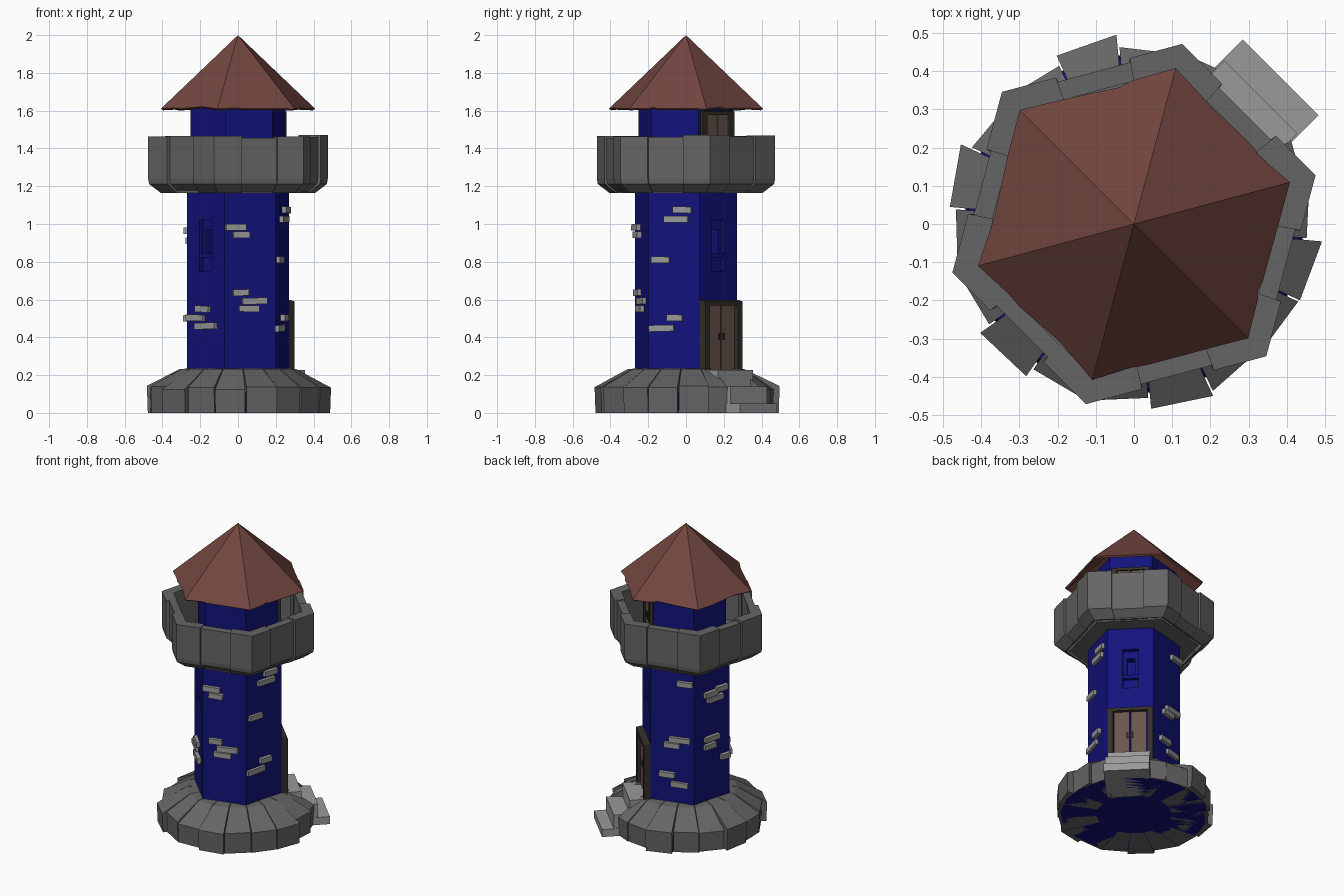
import bpy, bmesh, random
from math import sin, cos, radians
from mathutils import Matrix, Vector

if "Cube" in bpy.data.objects:
    bpy.data.objects.remove(bpy.data.objects["Cube"])

random.seed(4)


def material(name, r, g, b):
    m = bpy.data.materials.new(name)
    m.diffuse_color = (r, g, b, 1)
    m.use_nodes = True
    m.node_tree.nodes["Principled BSDF"].inputs["Base Color"].default_value = m.diffuse_color
    return m


BLUE = material("blue_wall", 0.006, 0.006, 0.2)
RED = material("roof_red", 0.17, 0.06, 0.05)
STONE = material("dark_stone", 0.13, 0.13, 0.13)
BRICK = material("light_stone", 0.32, 0.32, 0.32)
FRAME = material("dark_wood", 0.035, 0.028, 0.022)
WOOD = material("door_wood", 0.14, 0.095, 0.07)

FACES = [45 + 60 * i for i in range(6)]      # wall normals (door at 45)
CORNERS = [15 + 60 * i for i in range(6)]


def polar(r, deg, z=0.0):
    return Vector((r * cos(radians(deg)), r * sin(radians(deg)), z))


def jit(a):
    return random.uniform(-a, a)


def finish(name, bm, mat):
    bmesh.ops.recalc_face_normals(bm, faces=bm.faces)
    me = bpy.data.meshes.new(name)
    bm.to_mesh(me)
    bm.free()
    if mat:
        me.materials.append(mat)
    ob = bpy.data.objects.new(name, me)
    bpy.context.collection.objects.link(ob)
    return ob


def loft(name, rings, mat, bm=None):
    """Closed solid through rings of equal point count."""
    own = bm is None
    bm = bm or bmesh.new()
    vs = [[bm.verts.new(p) for p in ring] for ring in rings]
    n = len(vs[0])
    for a, b in zip(vs, vs[1:]):
        for i in range(n):
            bm.faces.new((a[i], a[(i + 1) % n], b[(i + 1) % n], b[i]))
    bm.faces.new(vs[0][::-1])
    bm.faces.new(vs[-1])
    return finish(name, bm, mat) if own else None


def hexagon(r, z):
    return [polar(r, a, z) for a in CORNERS]


def wall_box(bm, ang, s, d0, d1, z0, z1, w, tilt=0.0):
    """Box on a wall: s along the wall, d outward distance."""
    m = (Matrix.Rotation(radians(ang), 4, 'Z')
         @ Matrix.Translation(((d0 + d1) / 2, s, (z0 + z1) / 2))
         @ Matrix.Rotation(tilt, 4, 'X')
         @ Matrix.Diagonal((d1 - d0, w, z1 - z0, 1)))
    bmesh.ops.create_cube(bm, size=1, matrix=m)


# Hexagonal walls
body = loft("tower_body", [hexagon(0.28, 0.1), hexagon(0.28, 1.2)], BLUE)
loft("upper_turret", [hexagon(0.26, 1.19), hexagon(0.26, 1.68)], BLUE)

# Blue core under the stone base
core = [[polar(r, 5 + 20 * i, z) for i in range(18)]
        for r, z in ((0.45, 0.0), (0.44, 0.1), (0.27, 0.19))]
loft("base_core", core, BLUE)

# Narrow windows cut in two opposite walls
for name, d, z0, z1, w in (("window_cutter", 0.215, 0.75, 1.02, 0.095),
                           ("slot_cutter", 0.17, 0.84, 0.97, 0.05)):
    bm = bmesh.new()
    for a in (45, 225):
        wall_box(bm, a, 0, d, 0.32, z0, z1, w)
    cutter = finish(name, bm, None)
    cutter.hide_render = True
    cutter.hide_set(True)
    mod = body.modifiers.new(name, 'BOOLEAN')
    mod.operation = 'DIFFERENCE'
    mod.object = cutter
bm = bmesh.new()
for a in (45, 225):
    wall_box(bm, a, 0, 0.2, 0.236, 0.82, 0.845, 0.095)
finish("window_bars", bm, BLUE)

# Base of radial stone wedges, open at the steps
bm = bmesh.new()
for i in range(18):
    a = 45 + 20 * i
    if i == 0:
        continue
    lo, hi = a - 9.7, a + 9.7
    if i == 1:
        lo = 62
    if i == 17:
        hi = 28 + 360
    r = (0.485 if i % 3 == 0 else 0.468) + jit(0.008)
    zt = 0.135 + jit(0.012)
    prof = [(0.23, 0.0), (r - 0.005, 0.0), (r, zt), (0.31, 0.232), (0.23, 0.237)]
    k = jit(0.012)
    loft("", [[polar(p + (k * f if p > 0.4 else 0), an, z) for p, z in prof]
              for an, f in ((lo, 1), (hi, -1))], STONE, bm)
finish("base_stones", bm, STONE)

# Entrance steps
bm = bmesh.new()
for d1, z0, z1, w in ((0.543, 0, 0.05, 0.28), (0.47, 0.05, 0.14, 0.27),
                      (0.37, 0.14, 0.228, 0.26)):
    wall_box(bm, 45, 0, 0.22, d1, z0, z1, w)
finish("entrance_steps", bm, BRICK)

# Parapet: floor, corner stones and recessed middle stones
loft("parapet_floor", [hexagon(0.39, 1.165), hexagon(0.43, 1.215)], STONE)


def parapet_stone(bm, outer, inner, top):
    def ring(k, z):
        return ([Vector((p.x * k, p.y * k, z)) for p in outer]
                + [Vector((p.x, p.y, z)) for p in reversed(inner)])
    loft("", [ring(0.86, 1.165), ring(0.99, 1.212), ring(1, 1.24), ring(1, top)],
         STONE, bm)


bm = bmesh.new()
for a in CORNERS:
    r = 0.492 + jit(0.006)
    tip, inn = polar(r, a), polar(0.415, a)
    legs = [polar(0.15 + jit(0.012), a - 120), polar(0.15 + jit(0.012), a + 120)]
    outer = [tip + legs[0], tip, tip + legs[1]]
    parapet_stone(bm, outer, [inn + legs[0] * 0.78, inn, inn + legs[1] * 0.78],
                  1.468 + jit(0.004))
for a in FACES:
    d, side = 0.408 + jit(0.004), polar(1, a + 90)
    cen, inn = polar(d, a), polar(0.362, a)
    parapet_stone(bm, [cen - side * 0.105, cen + side * 0.105],
                  [inn - side * 0.1, inn + side * 0.1], 1.458 + jit(0.008))
finish("parapet_stones", bm, STONE)

# Pyramid roof shell with a slightly chipped eave
bm = bmesh.new()
apex = bm.verts.new((0, 0, 2))
eave = []
for i in range(6):
    p, q = polar(0.423, CORNERS[i], 1.61), polar(0.423, CORNERS[i] + 60, 1.61)
    for t in (0, 0.25, 0.3, 0.36, 0.7):
        v = p.lerp(q, t)
        f = 1.0 if t == 0 else (1 - random.uniform(0, 0.03))
        eave.append(bm.verts.new((v.x * f, v.y * f, 2 + (v.z - 2) * f)))
inner = [bm.verts.new((v.co.x * 0.97, v.co.y * 0.97, v.co.z - 0.008)) for v in eave]
tip = bm.verts.new((0, 0, 1.965))
for i in range(len(eave)):
    j = (i + 1) % len(eave)
    bm.faces.new((eave[i], eave[j], apex))
    bm.faces.new((inner[j], inner[i], tip))
    bm.faces.new((eave[j], eave[i], inner[i], inner[j]))
finish("roof", bm, RED)


# Double doors with thick wooden frames
def door(name, wall, z0, z1, w, t, out):
    bm = bmesh.new()
    for s in (-1, 1):
        wall_box(bm, 45, s * (w - t) / 2, wall - 0.03, wall + out, z0, z1, t)
    wall_box(bm, 45, 0, wall - 0.03, wall + out, z1 - t, z1, w - 2 * t)
    # chamfered front edge of the lintel
    for v in bm.verts:
        if v.co.z > z1 - 0.001 and v.co.dot(polar(1, 45)) > wall + out - 0.001:
            v.co.z -= 0.015
    finish(name + "_frame", bm, FRAME)
    bm = bmesh.new()
    leaf = (w - 2 * t) / 2
    for s in (-1, 1):
        wall_box(bm, 45, s * leaf / 2, wall - 0.02, wall + out * 0.5,
                 z0, z1 - t, leaf - 0.008)
    finish(name + "_leaves", bm, WOOD)
    bm = bmesh.new()
    for s in (-1, 1):
        wall_box(bm, 45, s * 0.016, wall, wall + out * 0.5 + 0.008,
                 z0 + (z1 - z0) * 0.42, z0 + (z1 - z0) * 0.52, 0.01)
    finish(name + "_handles", bm, FRAME)


door("entrance", 0.2425, 0.228, 0.605, 0.28, 0.037, 0.042)
door("balcony_door", 0.225, 1.215, 1.61, 0.235, 0.033, 0.02)

# Loose bricks on the walls: (along wall, height, width)
bricks = {
    285: [(-.08, .983, .11), (-.05, .943, .09), (-.053, .637, .085),
          (.023, .592, .135), (-.008, .552, .11)],
    225: [(-.013, .55, .1), (-.066, .503, .125), (.012, .46, .15)],
    345: [(.047, 1.075, .1), (.013, 1.025, .13), (-.072, .81, .1),
          (.006, .503, .085), (-.067, .448, .135)],
    105: [(.085, 1.04, .1), (.05, .66, .135), (0, .62, .1),
          (-.03, .42, .1), (.05, .36, .11)],
    165: [(-.015, .95, .1), (.07, .965, .09), (.02, .91, .12),
          (-.005, .65, .11), (-.02, .6, .09), (.1, .5, .07)],
}
bm = bmesh.new()
for a, rows in bricks.items():
    for s, z, w in rows:
        wall_box(bm, a, s, 0.225, 0.264 + jit(0.004), z - 0.017, z + 0.017, w, jit(0.03))
finish("wall_bricks", bm, BRICK)
